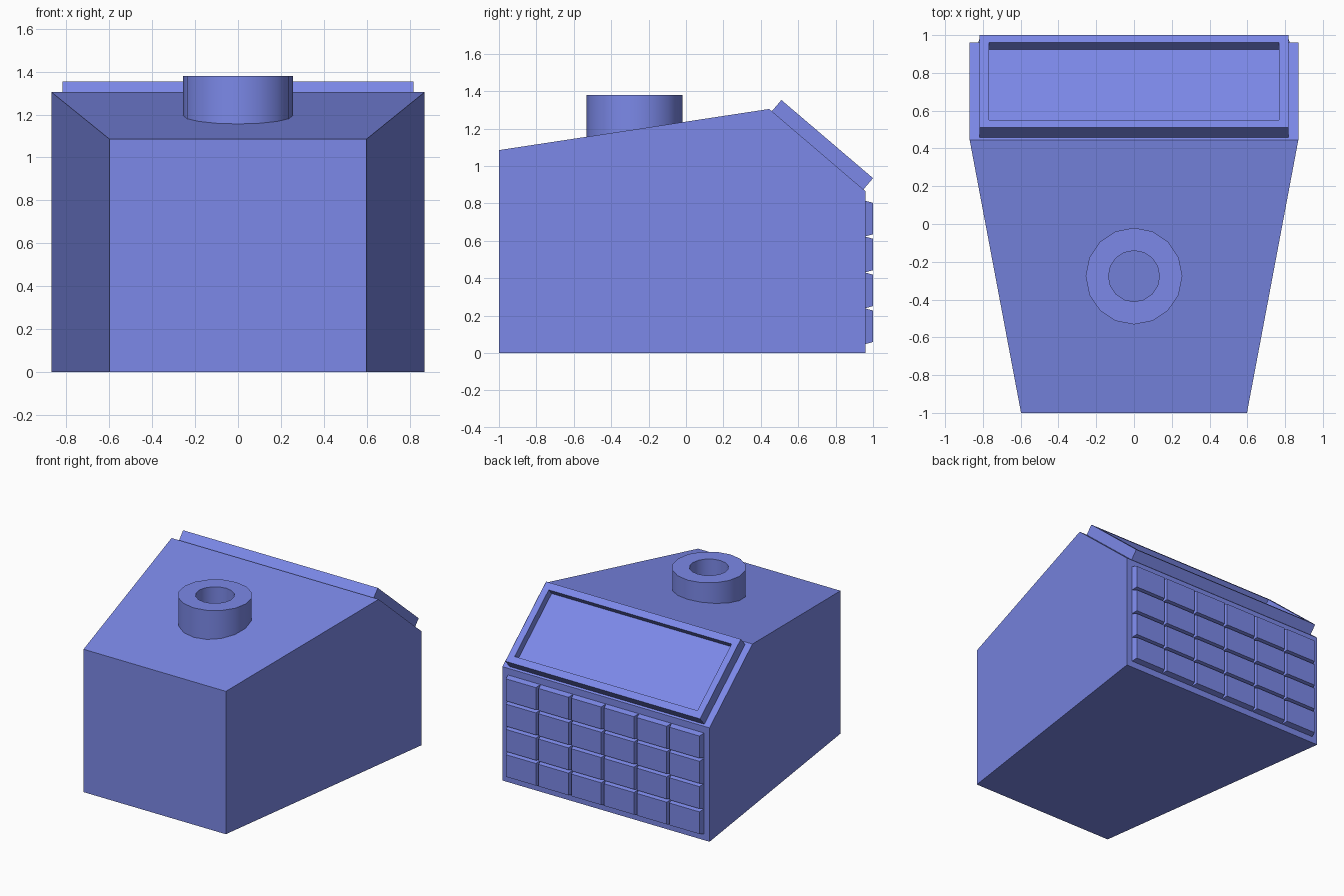
import bpy, bmesh, math
from mathutils import Vector

if "Cube" in bpy.data.objects:
    bpy.data.objects.remove(bpy.data.objects["Cube"])

blue = bpy.data.materials.new("blue_plastic")
blue.diffuse_color = (0.2, 0.25, 0.81, 1)
blue.use_nodes = True
blue.node_tree.nodes["Principled BSDF"].inputs["Base Color"].default_value = blue.diffuse_color


def finish(name, bm):
    bmesh.ops.recalc_face_normals(bm, faces=bm.faces)
    mesh = bpy.data.meshes.new(name)
    bm.to_mesh(mesh)
    bm.free()
    obj = bpy.data.objects.new(name, mesh)
    bpy.context.collection.objects.link(obj)
    mesh.materials.append(blue)
    return obj


def loft(bm, rings, closed=False):
    """Join rings of points with quads; cap the ends unless closed."""
    vs = [[bm.verts.new(p) for p in r] for r in rings]
    n = len(vs[0])
    for a, b in zip(vs, vs[1:] + (vs[:1] if closed else [])):
        for i in range(n):
            bm.faces.new((a[i], a[(i + 1) % n], b[(i + 1) % n], b[i]))
    if not closed:
        bm.faces.new(vs[0])
        bm.faces.new(vs[-1])


def rect(hx, hy, z):
    return [(-hx, -hy, z), (hx, -hy, z), (hx, hy, z), (-hx, hy, z)]


# Body: side profile (y, z, half width), narrower at the front
profile = [(-1, 0, .598), (.96, 0, .87), (.96, .865, .87),
           (.445, 1.305, .87), (-1, 1.085, .598)]
bm = bmesh.new()
loft(bm, [[(s * w, y, z) for y, z, w in profile] for s in (-1, 1)])
finish("body", bm)

# Screen: framed slab lying on the slanted panel, with a recessed face
top, low = Vector((0, .51, 1.353)), Vector((0, 1.0, .935))
down = (low - top).normalized()
normal = Vector((1, 0, 0)).cross(down)
half = (low - top).length / 2
bm = bmesh.new()
loft(bm, [rect(.818, half, -.085), rect(.818, half, 0),
          rect(.768, half - .053, 0), rect(.768, half - .053, -.054)])
for v in bm.verts:
    v.co = (top + low) / 2 + Vector((v.co.x, 0, 0)) + down * v.co.y + normal * v.co.z
finish("screen", bm)

# Keypad: six by four tapered keys on the back wall
cols, rows, px, pz = 6, 4, .275, .192
bm = bmesh.new()
for c in range(cols):
    for r in range(rows):
        x, z = (c - (cols - 1) / 2) * px, .047 + (r + .5) * pz
        rings = []
        for y, inset in ((.95, .001), (.96, .001), (1.0, .012)):
            rings.append([(x + u, y, z + v)
                          for u, v, _ in rect(px / 2 - inset, pz / 2 - inset, 0)])
        loft(bm, rings)
finish("keypad", bm)

# Top collar: round ring with a hole, sunk into the sloping roof
sides = 16
bm = bmesh.new()
rings = []
for r, z in ((.256, 1.12), (.256, 1.38), (.135, 1.38), (.135, 1.12)):
    rings.append([(r * math.cos(math.tau * i / sides),
                   r * math.sin(math.tau * i / sides) - .276, z) for i in range(sides)])
loft(bm, rings, closed=True)
collar = finish("top_collar", bm)
bpy.context.view_layer.objects.active = collar
collar.select_set(True)
bpy.ops.object.shade_smooth_by_angle(angle=math.radians(35))
